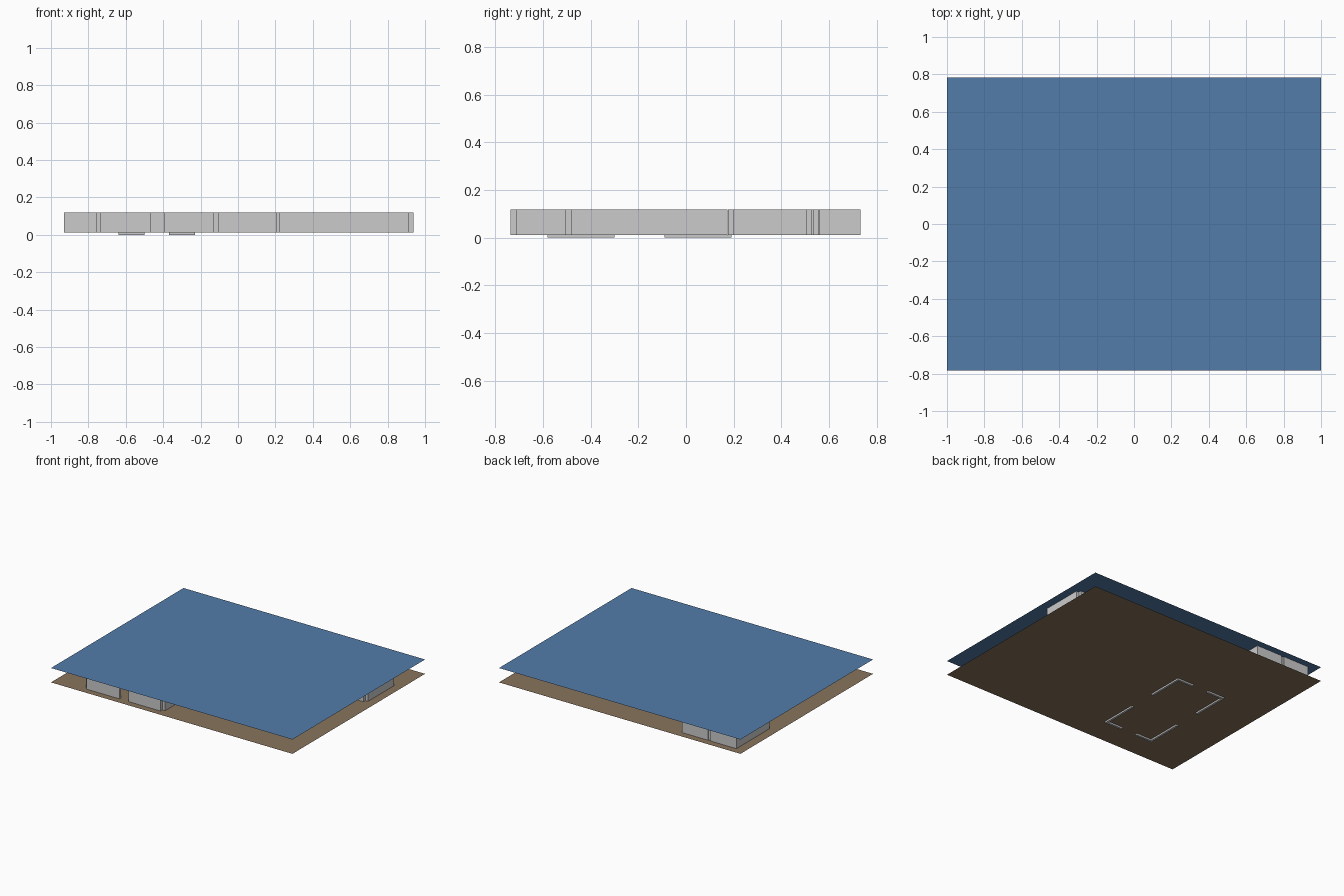
import bpy, bmesh
from mathutils import Matrix

if "Cube" in bpy.data.objects:
    bpy.data.objects.remove(bpy.data.objects["Cube"])

FLOOR_Z, CEIL_Z = 0.012, 0.119
GREY = (0.55, 0.55, 0.55)


def add_mesh(name, bm, color):
    me = bpy.data.meshes.new(name)
    bm.to_mesh(me)
    bm.free()
    ob = bpy.data.objects.new(name, me)
    bpy.context.collection.objects.link(ob)
    mat = bpy.data.materials.new(name + "_color")
    mat.diffuse_color = (*color, 1)
    mat.use_nodes = True
    mat.node_tree.nodes["Principled BSDF"].inputs["Base Color"].default_value = mat.diffuse_color
    me.materials.append(mat)
    return ob


def sheet(name, z, color):
    bm = bmesh.new()
    bmesh.ops.create_grid(bm, x_segments=1, y_segments=1, size=1)
    bmesh.ops.transform(bm, matrix=Matrix.Translation((0, 0, z)) @ Matrix.Diagonal((1, 0.784, 1, 1)), verts=bm.verts)
    add_mesh(name, bm, color)


def boxes(name, rects, z0, z1):
    bm = bmesh.new()
    for x0, x1, y0, y1 in rects:
        m = (Matrix.Translation(((x0 + x1) / 2, (y0 + y1) / 2, (z0 + z1) / 2))
             @ Matrix.Diagonal((x1 - x0, y1 - y0, z1 - z0, 1)))
        bmesh.ops.create_cube(bm, size=1, matrix=m)
    return add_mesh(name, bm, GREY)


# Floor and ceiling sheets
sheet("ceiling", CEIL_Z + 0.0002, (0.085, 0.20, 0.40))
sheet("floor", FLOOR_Z - 0.0002, (0.25, 0.172, 0.107))

# Front rooms: walls with a doorway in the front
boxes("front_room_walls", [
    (-0.738, -0.468, -0.735, -0.713),
    (-0.393, -0.128, -0.735, -0.713),
    (-0.76, -0.738, -0.713, 0.175),
    (-0.128, -0.105, -0.713, -0.30),
    (-0.128, -0.105, -0.02, 0.175),
], FLOOR_Z, CEIL_Z)

# Side room beside the front room
boxes("side_room_walls", [
    (-0.105, 0.205, -0.505, -0.483),
    (0.203, 0.225, -0.483, 0.175),
], FLOOR_Z, CEIL_Z)

# Corridor and long room across the middle
boxes("corridor_walls", [
    (-0.738, -0.20, 0.177, 0.199),
    (-0.105, 0.915, 0.177, 0.199),
    (-0.93, 0.913, 0.340, 0.362),
    (-0.48, 0.915, 0.507, 0.529),
    (0.915, 0.937, 0.199, 0.507),
], FLOOR_Z, CEIL_Z)

# Two small rooms at the back left
boxes("back_room_walls", [
    (-0.93, -0.908, 0.340, 0.732),
    (-0.908, -0.715, 0.710, 0.732),
    (-0.695, -0.48, 0.710, 0.732),
    (-0.715, -0.695, 0.50, 0.724),
    (-0.502, -0.48, 0.558, 0.71),
    (-0.80, -0.60, 0.533, 0.555),
], FLOOR_Z, CEIL_Z)

# Corner brackets under the floor, outlining a rectangle
x0, x1, y0, y1, t = -0.64, -0.23, -0.58, 0.19, 0.016
rects = []
for ya, yb in ((y0, y0 + t), (y1 - t, y1)):
    rects += [(x0, x0 + 0.14, ya, yb), (x1 - 0.14, x1, ya, yb)]
for xa, xb in ((x0, x0 + t), (x1 - t, x1)):
    rects += [(xa, xb, y0 + t, y0 + 0.28), (xa, xb, y1 - 0.28, y1 - t)]
boxes("underside_brackets", rects, 0, FLOOR_Z)
